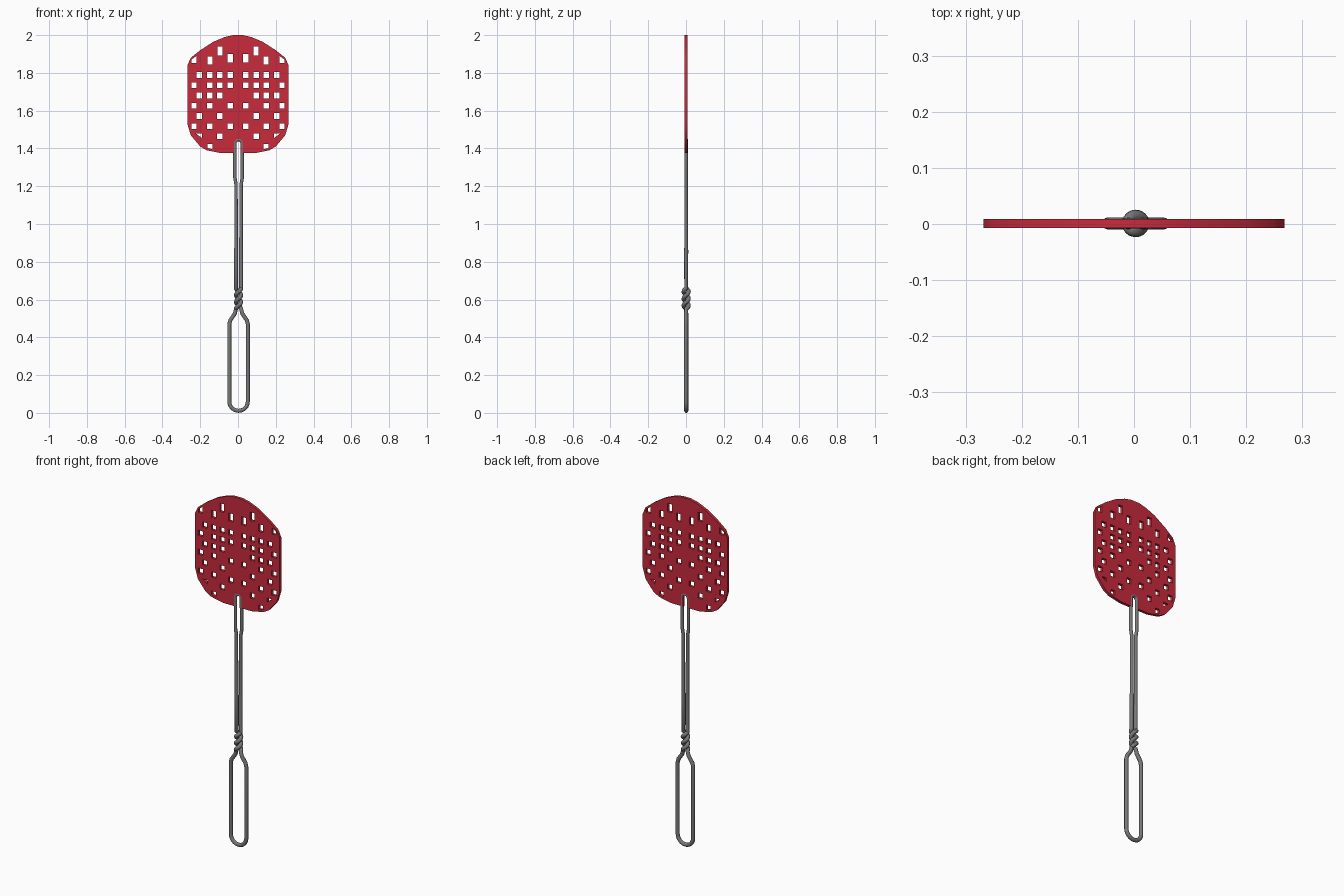
import bpy
from math import sin, cos, pi, radians

cube = bpy.data.objects.get("Cube")
if cube:
    bpy.data.objects.remove(cube, do_unlink=True)


def material(name, rgb, rough):
    m = bpy.data.materials.new(name)
    m.use_nodes = True
    m.diffuse_color = (*rgb, 1)
    bsdf = m.node_tree.nodes["Principled BSDF"]
    bsdf.inputs["Base Color"].default_value = (*rgb, 1)
    bsdf.inputs["Roughness"].default_value = rough
    return m


def curve(name, dims, mat):
    data = bpy.data.curves.new(name, "CURVE")
    data.dimensions = dims
    data.materials.append(mat)
    ob = bpy.data.objects.new(name, data)
    bpy.context.collection.objects.link(ob)
    return ob


def add_loop(data, pts, radii=None):
    sp = data.splines.new("POLY")
    sp.points.add(len(pts) - 1)
    for i, p in enumerate(pts):
        sp.points[i].co = (*p, 1) if len(p) == 3 else (*p, 0, 1)
        if radii:
            sp.points[i].radius = radii[i]
    sp.use_cyclic_u = True


def to_mesh(ob):
    bpy.ops.object.select_all(action="DESELECT")
    ob.select_set(True)
    bpy.context.view_layer.objects.active = ob
    bpy.ops.object.convert(target="MESH")
    bpy.ops.object.shade_smooth_by_angle(angle=radians(40))


red = material("red plastic", (0.58, 0.024, 0.045), 0.5)
steel = material("grey wire", (0.19, 0.19, 0.19), 0.5)

# Paddle: half outline with a notch for the wire, mirrored
paddle = curve("paddle", "2D", red)
half = [(0.013, 1.44), (0.013, 1.375), (0.09, 1.375), (0.165, 1.39), (0.2, 1.41),
        (0.25, 1.47), (0.268, 1.53), (0.268, 1.84), (0.25, 1.88), (0.2, 1.92),
        (0.13, 1.965), (0.07, 1.99), (0.025, 2.0)]
add_loop(paddle.data, half + [(-x, z) for x, z in reversed(half)])


def hole_pair(pts):
    for s in (1, -1):
        add_loop(paddle.data, [(s * x, z) for x, z in pts])


def box_hole(x, z, w=0.029, h=0.03):
    w, h = w / 2, h / 2
    hole_pair([(x - w, z - h), (x + w, z - h), (x + w, z + h), (x - w, z + h)])


# Square holes: column numbers per row, from the top down
cols = [0.041, 0.096, 0.149, 0.206, 0.233]
rows = ["0123", "0124", "123", "024", "13", "024", "1"]
for r, row in enumerate(rows):
    for c in row:
        box_hole(cols[int(c)], 1.789 - 0.0542 * r)

# Tall holes near the top
box_hole(cols[0], 1.877, 0.027, 0.046)
box_hole(cols[1], 1.917, 0.027, 0.048)
box_hole(cols[2], 1.866, 0.027, 0.042)

# Holes trimmed by the rounded corners
hole_pair([(0.22, 1.852), (0.247, 1.852), (0.247, 1.87), (0.22, 1.89)])
hole_pair([(0.19, 1.455), (0.19, 1.478), (0.222, 1.478)])
hole_pair([(0.135, 1.395), (0.162, 1.403), (0.162, 1.424), (0.135, 1.424)])

paddle.data.fill_mode = "BOTH"
paddle.data.extrude = 0.008
paddle.rotation_euler.x = radians(90)
paddle.location.y = 0.001
to_mesh(paddle)

# Wire: one strand from the grip up, as (x, y, z, thickness)
strand = []
for i in range(7):
    a = pi / 2 * i / 6
    strand.append((0.049 * sin(a), 0, 0.06 - 0.049 * cos(a), 1))
strand += [(0.049, 0, 0.47, 1), (0.044, 0, 0.49, 1), (0.02, 0, 0.525, 1)]
turns, steps = 1.5, 36
for i in range(steps + 1):
    a = 2 * pi * turns * i / steps
    strand.append((0.0135 * cos(a), 0.0135 * sin(a), 0.55 + 0.11 * i / steps, 1))
strand += [(-0.013, 0, 0.86, 1), (-0.013, 0, 0.88, 0.9), (-0.0135, 0, 1.21, 0.85),
           (-0.0195, 0, 1.245, 0.85)]
for i in range(6):
    a = pi / 2 * i / 6
    strand.append((-0.0195 * cos(a), 0, 1.427 + 0.0195 * sin(a), 0.85))

# The second strand is the first turned half around the shaft
path = strand + [(0, 0, 1.4465, 0.85)]
path += [(-x, -y, z, t) for x, y, z, t in reversed(strand[1:])]
wire = curve("wire_handle", "3D", steel)
add_loop(wire.data, [p[:3] for p in path], [p[3] for p in path])
wire.data.bevel_depth = 0.011
wire.data.bevel_resolution = 3
wire.location = (0.003, 0.001, 0)
to_mesh(wire)
